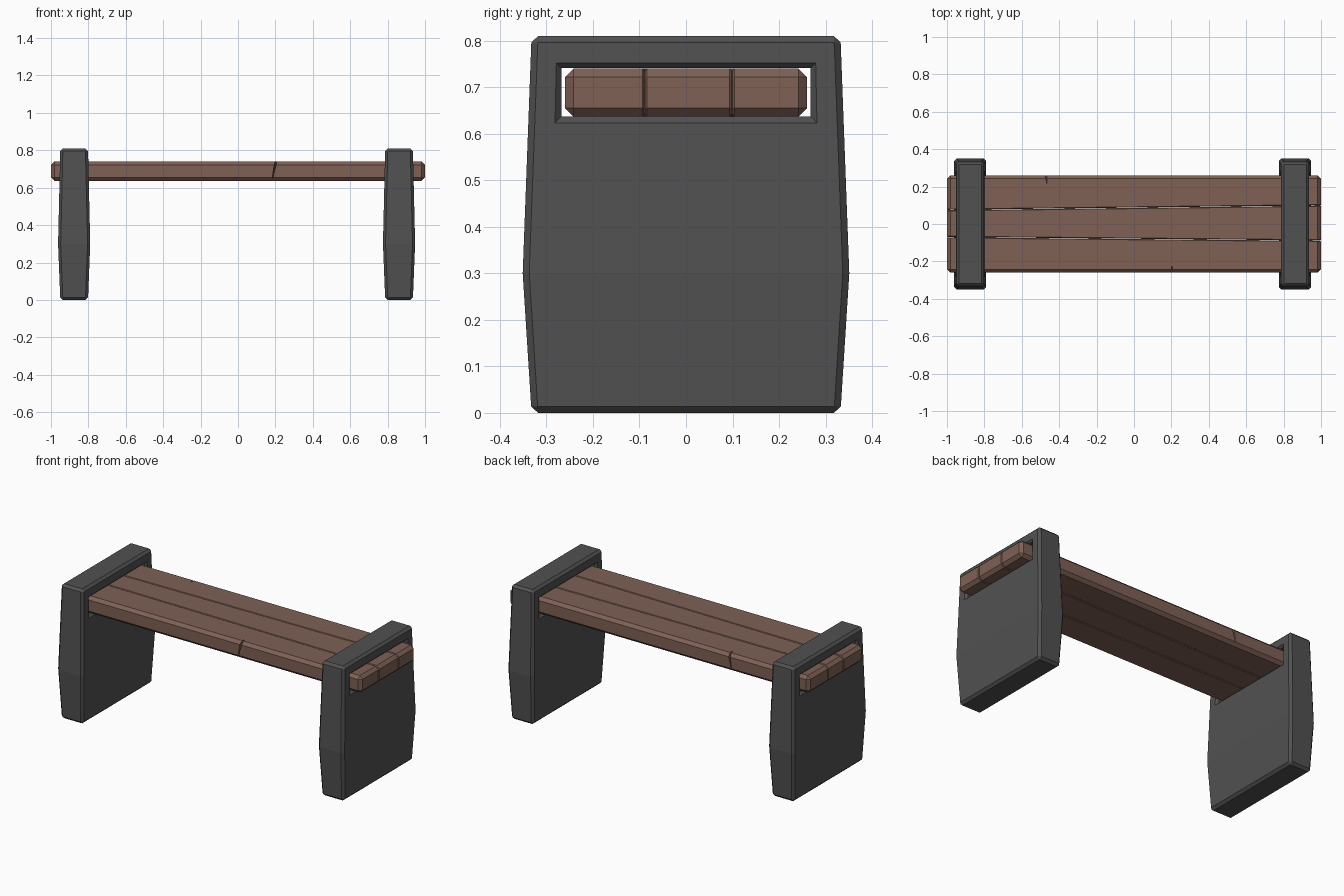
import bpy, bmesh
from mathutils import Vector

cube = bpy.data.objects.get("Cube")
if cube:
    bpy.data.objects.remove(cube)


def material(name, color):
    m = bpy.data.materials.new(name)
    m.use_nodes = True
    m.diffuse_color = (*color, 1)
    m.node_tree.nodes["Principled BSDF"].inputs["Base Color"].default_value = (*color, 1)
    return m


stone = material("dark grey stone", (0.083, 0.083, 0.083))
wood = material("brown wood", (0.21, 0.119, 0.091))


def make(name, bm, mat):
    bmesh.ops.recalc_face_normals(bm, faces=bm.faces)
    mesh = bpy.data.meshes.new(name)
    bm.to_mesh(mesh)
    bm.free()
    mesh.materials.append(mat)
    ob = bpy.data.objects.new(name, mesh)
    bpy.context.collection.objects.link(ob)
    return ob


def loft(rings):
    """Solid through a row of rings of points."""
    bm = bmesh.new()
    loops = [[bm.verts.new(p) for p in ring] for ring in rings]
    for a, b in zip(loops, loops[1:]):
        for i in range(len(a)):
            j = (i + 1) % len(a)
            bm.faces.new((a[i], a[j], b[j], b[i]))
    bm.faces.new(loops[0])
    bm.faces.new(loops[-1])
    return bm


def box(x0, x1, y0, y1, z0, z1):
    return loft([[(x0, y0, z), (x1, y0, z), (x1, y1, z), (x0, y1, z)] for z in (z0, z1)])


def chamfer(bm, edges, width):
    bmesh.ops.bevel(bm, geom=list(edges), offset=width, segments=1,
                    profile=0.5, affect='EDGES')


def cut(ob, cutter):
    mod = ob.modifiers.new("cut", 'BOOLEAN')
    mod.operation, mod.solver, mod.object = 'DIFFERENCE', 'EXACT', cutter
    bpy.context.view_layer.update()
    with bpy.context.temp_override(object=ob, active_object=ob):
        bpy.ops.object.modifier_apply(modifier=mod.name)
    bpy.data.objects.remove(cutter)


# Bulging stone supports with a chamfered slot for the seat
def support(name, cx):
    levels = ((0, 0.074, 0.332), (0.3, 0.086, 0.351), (0.81, 0.074, 0.332))
    bm = loft([[(cx - w, -d, z), (cx + w, -d, z), (cx + w, d, z), (cx - w, d, z)]
               for z, w, d in levels])
    bmesh.ops.recalc_face_normals(bm, faces=bm.faces)
    chamfer(bm, [e for e in bm.edges if e.calc_face_angle() > 0.6], 0.014)
    ob = make(name, bm, stone)
    # Slot flares towards both faces
    rings = []
    for dx, grow in ((-0.1, 0.034), (-0.064, 0), (0.064, 0), (0.1, 0.034)):
        y, lo, hi = 0.268 + grow, 0.637 - grow, 0.741 + grow
        rings.append([(cx + dx, -y, lo), (cx + dx, y, lo), (cx + dx, y, hi), (cx + dx, -y, hi)])
    cut(ob, make("slot_cutter", loft(rings), stone))


support("right_support", -0.876)
support("left_support", 0.861)

# Seams between planks, each as its y at the right and left ends
SEAMS = ((-0.07, -0.089), (0.075, 0.099))


def plank(name, lower, upper):
    bm = box(-1, 1, -0.26, 0.26, 0.637, 0.74)
    bmesh.ops.recalc_face_normals(bm, faces=bm.faces)
    chamfer(bm, bm.edges, 0.018)
    for seam, side in ((lower, -1), (upper, 1)):
        if seam is None:
            continue
        a, b = seam
        normal = Vector((a - b, 2, 0)).normalized() * side
        point = Vector((-1, a - side * 0.001, 0))
        res = bmesh.ops.bisect_plane(bm, geom=bm.verts[:] + bm.edges[:] + bm.faces[:],
                                     plane_co=point, plane_no=normal, clear_outer=True)
        rim = [g for g in res["geom_cut"] if isinstance(g, bmesh.types.BMEdge)]
        bmesh.ops.contextual_create(bm, geom=rim)
        chamfer(bm, rim, 0.004)
    return make(name, bm, wood)


front_plank = plank("front_plank", None, SEAMS[0])
plank("middle_plank", SEAMS[0], SEAMS[1])
back_plank = plank("back_plank", SEAMS[1], None)


# Thin slanted cracks in the outer plank edges
def crack(ob, x, side):
    tip, edge = side * 0.215, side * 0.28
    rings = [[(x - w + s, edge, z), (x + w + s, edge, z), (x + s, tip, z)]
             for z, w, s in ((0.652, 0.003, -0.02), (0.76, 0.01, 0.003))]
    cut(ob, make("crack_cutter", loft(rings), wood))


crack(front_plank, 0.205, -1)
crack(back_plank, -0.465, 1)
